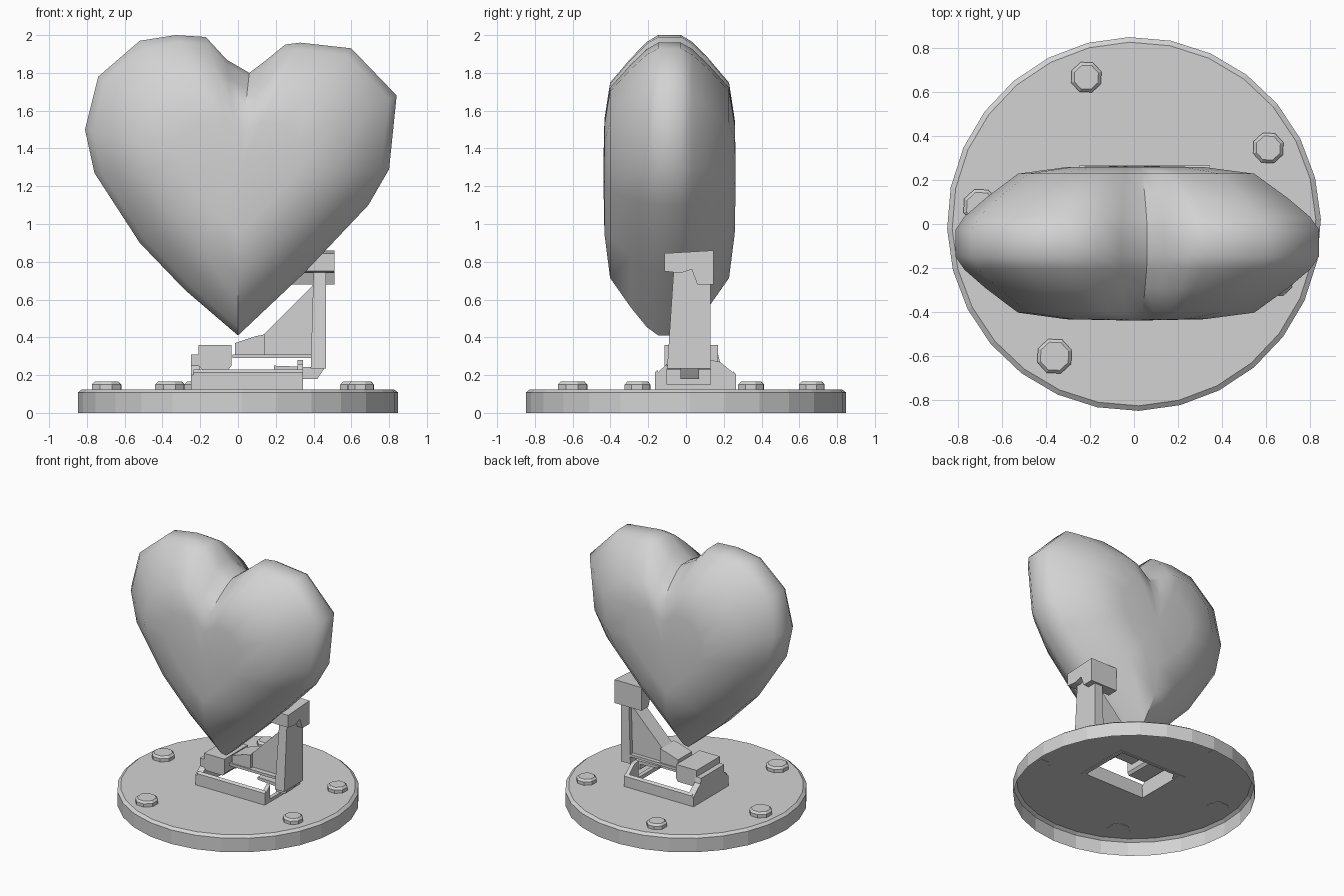
import bpy, bmesh
from math import radians, cos, sin, tau
from mathutils import Vector

cube = bpy.data.objects.get("Cube")
if cube:
    bpy.data.objects.remove(cube, do_unlink=True)

grey = bpy.data.materials.new("light grey")
grey.use_nodes = True
grey.diffuse_color = (0.65, 0.65, 0.65, 1)
grey.node_tree.nodes["Principled BSDF"].inputs["Base Color"].default_value = (0.65, 0.65, 0.65, 1)


def finish(name, bm, smooth=None):
    """Turn a bmesh into a named, coloured object."""
    bmesh.ops.recalc_face_normals(bm, faces=bm.faces)
    mesh = bpy.data.meshes.new(name)
    bm.to_mesh(mesh)
    bm.free()
    mesh.materials.append(grey)
    if smooth:
        mesh.shade_smooth()
        mesh.set_sharp_from_angle(angle=radians(smooth))
    obj = bpy.data.objects.new(name, mesh)
    bpy.context.collection.objects.link(obj)
    return obj


def bridge(bm, rings):
    """Join equal-sized rings of points with quads; return the vertex loops."""
    loops = [[bm.verts.new(p) for p in ring] for ring in rings]
    n = len(loops[0])
    for a, b in zip(loops, loops[1:]):
        for i in range(n):
            j = (i + 1) % n
            bm.faces.new((a[i], a[j], b[j], b[i]))
    return loops


def loft(name, rings, smooth=None):
    bm = bmesh.new()
    loops = bridge(bm, rings)
    for end in (loops[0], loops[-1]):
        bm.faces.new(end)
    return finish(name, bm, smooth)


def prism_y(name, profile, y0, y1):
    return loft(name, [[(x, y, z) for x, z in profile] for y in (y0, y1)])


def prism_x(name, profile, x0, x1):
    return loft(name, [[(x, y, z) for y, z in profile] for x in (x0, x1)])


def box(name, x0, x1, y0, y1, z0, z1):
    return prism_y(name, [(x0, z0), (x1, z0), (x1, z1), (x0, z1)], y0, y1)


def circles(profile, sides, centre=(0, 0), turn=0):
    cx, cy = centre
    angles = [tau * i / sides + radians(turn) for i in range(sides)]
    return [[(cx + r * cos(a), cy + r * sin(a), z) for a in angles] for r, z in profile]


# Round base: a hollow cup, open below, with a slot in its top under the tray
bm = bmesh.new()
rim = bridge(bm, circles([(0.848, 0), (0.848, 0.108), (0.825, 0.125)], 28, turn=1.5))[-1]
slot = [bm.verts.new((x, y, 0.125)) for x, y in
        ((-0.2, -0.15), (0.335, -0.15), (0.335, 0.25), (-0.15, 0.25), (-0.2, 0.18))]
edges = []
for loop in (rim, slot):
    for a, b in zip(loop, loop[1:] + loop[:1]):
        edges.append(bm.edges.get((a, b)) or bm.edges.new((a, b)))
bmesh.ops.triangle_fill(bm, edges=edges, use_beauty=True, normal=(0, 0, 1))
finish("base_disc", bm)

# Rivets around the rim
for angle, r in ((29.5, 0.073), (108, 0.073), (173.5, 0.083), (239, 0.083), (338.5, 0.073)):
    spot = (0.7 * cos(radians(angle)), 0.7 * sin(radians(angle)))
    loft("rivet", circles([(r, 0.122), (r, 0.15), (r - 0.015, 0.165)], 8, spot, 20))

# Heart: one outline, shrunk towards its middle as it swells front and back
outline = [(0, 0.41), (0.35, 0.74), (0.69, 1.1), (0.8, 1.29), (0.84, 1.68), (0.6, 1.93),
           (0.33, 1.96), (0.25, 1.95), (0.14, 1.86), (0.06, 1.8), (-0.06, 1.87), (-0.17, 1.99),
           (-0.33, 2.0), (-0.52, 1.97), (-0.74, 1.78), (-0.81, 1.5), (-0.76, 1.27),
           (-0.52, 0.9), (-0.28, 0.65)]
middle = Vector((0, 1.28))
swell = [(0.08, 0.35), (0.38, 0.345), (0.65, 0.315), (0.83, 0.205), (0.95, 0.12), (1, 0.06)]
layers = [(s, -h) for s, h in swell] + [(s, h) for s, h in reversed(swell)]
rings = []
for s, h in layers:
    pts = [middle.lerp(Vector(p), s) for p in outline]
    rings.append([(p.x, h - 0.087, p.y) for p in pts])
loft("heart", rings, 50)

# Open tray that holds the stand
prism_x("tray_front_wall", [(-0.165, 0.12), (-0.165, 0.215), (-0.15, 0.23), (-0.145, 0.12)], -0.235, 0.345)
prism_x("tray_back_wall", [(0.265, 0.12), (0.265, 0.205), (0.25, 0.22), (0.245, 0.12)], -0.235, 0.345)
end = [(-0.165, 0.12), (-0.165, 0.2), (-0.11, 0.25), (-0.11, 0.31), (0.17, 0.31),
       (0.18, 0.27), (0.265, 0.2), (0.265, 0.12)]
prism_x("tray_right_hand_end", end, -0.25, -0.2)
for side, jamb in (("front", [(-0.165, 0.12), (-0.165, 0.2), (-0.1, 0.26), (-0.1, 0.12)]),
                   ("back", [(0.265, 0.12), (0.265, 0.2), (0.18, 0.27), (0.13, 0.28), (0.13, 0.12)])):
    prism_x("tray_" + side + "_jamb", jamb, 0.315, 0.345)
box("tray_sill", 0.315, 0.345, -0.1, 0.13, 0.12, 0.15)
prism_y("end_block", [(-0.19, 0.23), (-0.05, 0.23), (-0.035, 0.25), (-0.035, 0.36), (-0.21, 0.36), (-0.21, 0.25)],
        -0.115, 0.17)

# Stand: foot bar, stepped block, gusset, post and cap
box("foot_bar", -0.03, 0.4, -0.06, 0.13, 0.29, 0.31)
prism_y("stepped_block", [(-0.015, 0.3), (0.14, 0.3), (0.14, 0.415), (0.09, 0.405), (-0.015, 0.37)], -0.05, 0.12)
prism_y("gusset", [(0.13, 0.3), (0.4, 0.3), (0.4, 0.68), (0.13, 0.41)], -0.02, 0.1)
loft("post", [[(0.385, -0.1, 0.235), (0.465, -0.1, 0.235), (0.465, 0.13, 0.235), (0.385, 0.13, 0.235)],
              [(0.4, -0.065, 0.76), (0.465, -0.065, 0.76), (0.465, 0.13, 0.76), (0.4, 0.13, 0.76)]])
prism_y("post_hook", [(0.345, 0.18), (0.42, 0.18), (0.46, 0.24), (0.19, 0.25), (0.19, 0.23), (0.345, 0.22)],
        -0.03, 0.07)
cap = [(-0.115, 0.75), (-0.115, 0.845), (0.145, 0.86), (0.145, 0.68), (0.06, 0.68),
       (0.03, 0.76), (-0.03, 0.74)]
prism_x("cap", cap, 0.28, 0.51)
